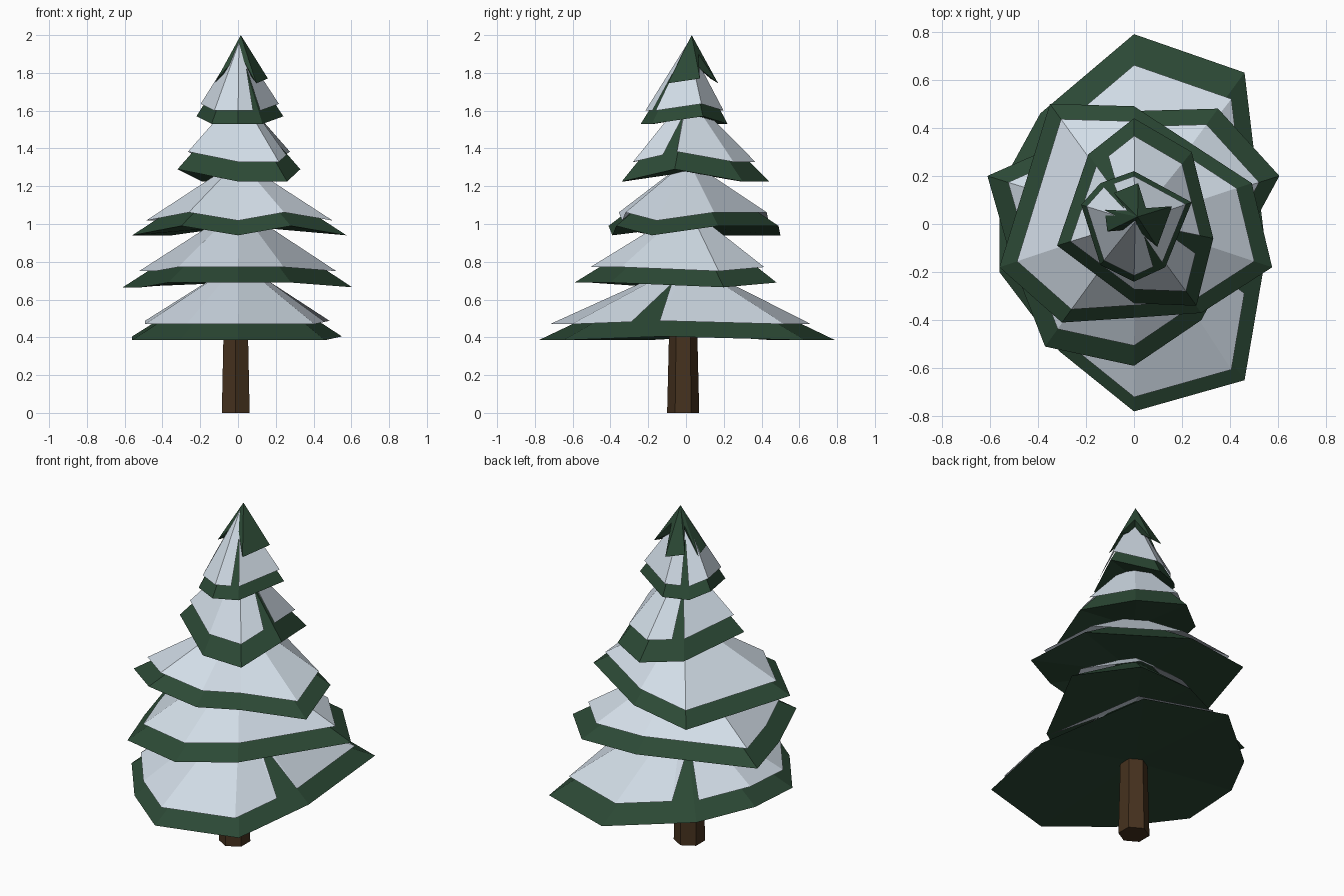
import bpy, math

if "Cube" in bpy.data.objects:
    bpy.data.objects.remove(bpy.data.objects["Cube"])


def material(name, rgb):
    m = bpy.data.materials.new(name)
    m.diffuse_color = (*rgb, 1)
    m.use_nodes = True
    m.node_tree.nodes["Principled BSDF"].inputs["Base Color"].default_value = m.diffuse_color
    return m


GREEN = material("needle green", (0.025, 0.067, 0.036))
SNOW = material("snow white", (0.66, 0.74, 0.82))
BARK = material("bark brown", (0.060, 0.031, 0.013))


def make(name, verts, faces, mat):
    me = bpy.data.meshes.new(name)
    me.from_pydata(verts, [], faces)
    me.materials.append(mat)
    ob = bpy.data.objects.new(name, me)
    bpy.context.collection.objects.link(ob)
    return ob


def fan(n, apex, flip=False):
    return [((i + 1) % n, i, apex) if flip else (i, (i + 1) % n, apex) for i in range(n)]


def lerp(a, b, t):
    return tuple(p + (q - p) * t for p, q in zip(a, b))


def boughs(name, rim, apex, hollow):
    """Jagged cone with a slightly hollow underside."""
    n = len(rim)
    base = (apex[0], apex[1], min(p[2] for p in rim) + hollow)
    make(name, rim + [apex, base], fan(n, n) + fan(n, n + 1, True), GREEN)


def snow_cover(name, rim, apex, scale, notches, gap, shift):
    """Thin sheet above the boughs; a notched side opens a V of green."""
    n, edge = len(rim), []
    for i, p in enumerate(rim):
        edge.append(lerp(apex, p, scale))
        if i in notches:
            after = rim[(i + 1) % n]
            edge += [lerp(apex, lerp(p, after, 0.68), scale),
                     lerp(apex, lerp(p, after, 0.95), 0.33)]
    edge = [(x, y + shift, z) for x, y, z in edge]
    verts = [(x, y, z + gap) for x, y, z in edge + [apex]]
    make(name, verts, fan(len(edge), len(edge)), SNOW)


def tier(i, z, top, outline, raised, lift, scale, notches=(), gap=0.03, shift=0):
    rim = [(x, y, z + lift * (k in raised)) for k, (x, y) in enumerate(outline)]
    apex = (0.005, 0.01, top)
    boughs(f"bough_tier_{i}", rim, apex, 0.05)
    snow_cover(f"snow_tier_{i}", rim, apex, scale, notches, gap, shift)


# Trunk: tapered hexagon
bpy.ops.mesh.primitive_cone_add(vertices=6, radius1=0.085, radius2=0.073, depth=0.5,
                                location=(-0.012, -0.015, 0.25))
trunk = bpy.context.object
trunk.name = "trunk"
trunk.data.materials.append(BARK)

# Tiers from the bottom up, outlines run counter-clockwise from the front
tier(1, .385, .76,
     [(0, -.78), (.46, -.65), (.55, -.12), (.46, .63), (0, .79),
      (-.39, .46), (-.56, .15), (-.56, -.2), (-.31, -.53)],
     (2, 6), .02, .88, (1, 4), .04, -.035)
tier(2, .665, 1.06,
     [(0, -.59), (.28, -.40), (.605, .2), (.35, .48), (0, .47),
      (-.61, .2), (-.51, -.15), (-.37, -.51)],
     (0, 1, 3, 4, 7), .025, .86)
tier(3, .94, 1.31,
     [(0, -.39), (.28, -.37), (.575, -.18), (.49, .17), (0, .49),
      (-.35, .50), (-.56, -.18), (-.30, -.41)],
     (1, 3, 4, 7), .05, .87)
tier(4, 1.225, 1.66,
     [(0, -.33), (.26, -.34), (.33, -.06), (.24, .30), (0, .44), (-.19, .29), (-.32, -.09)],
     (2, 6), .065, .83, (1, 4))
tier(5, 1.53, 1.93,
     [(0, -.24), (.13, -.18), (.24, .09), (0, .22), (-.14, .17), (-.22, .08), (-.14, -.17)],
     (2, 5), .04, .9, (0, 3))

# Treetop: pinwheel of three lobes with deep gaps, open towards the front
tip = (.015, .03, 2.0)
lobes = [(-20, 37, .15), (112, 23, .14), (187, 19, .14)]   # direction, half width, reach
rim = []
for k, (a, w, r) in enumerate(lobes):
    following = lobes[(k + 1) % 3][0] + (360 if k == 2 else 0)
    for angle, reach, z in ((a - w, r, 1.745), (a + w, r, 1.77),
                            ((a + following) / 2, .05, 1.9)):
        t = math.radians(angle)
        rim.append((tip[0] + reach * math.cos(t), tip[1] + reach * math.sin(t), z))
boughs("treetop", rim, tip, 0.11)
